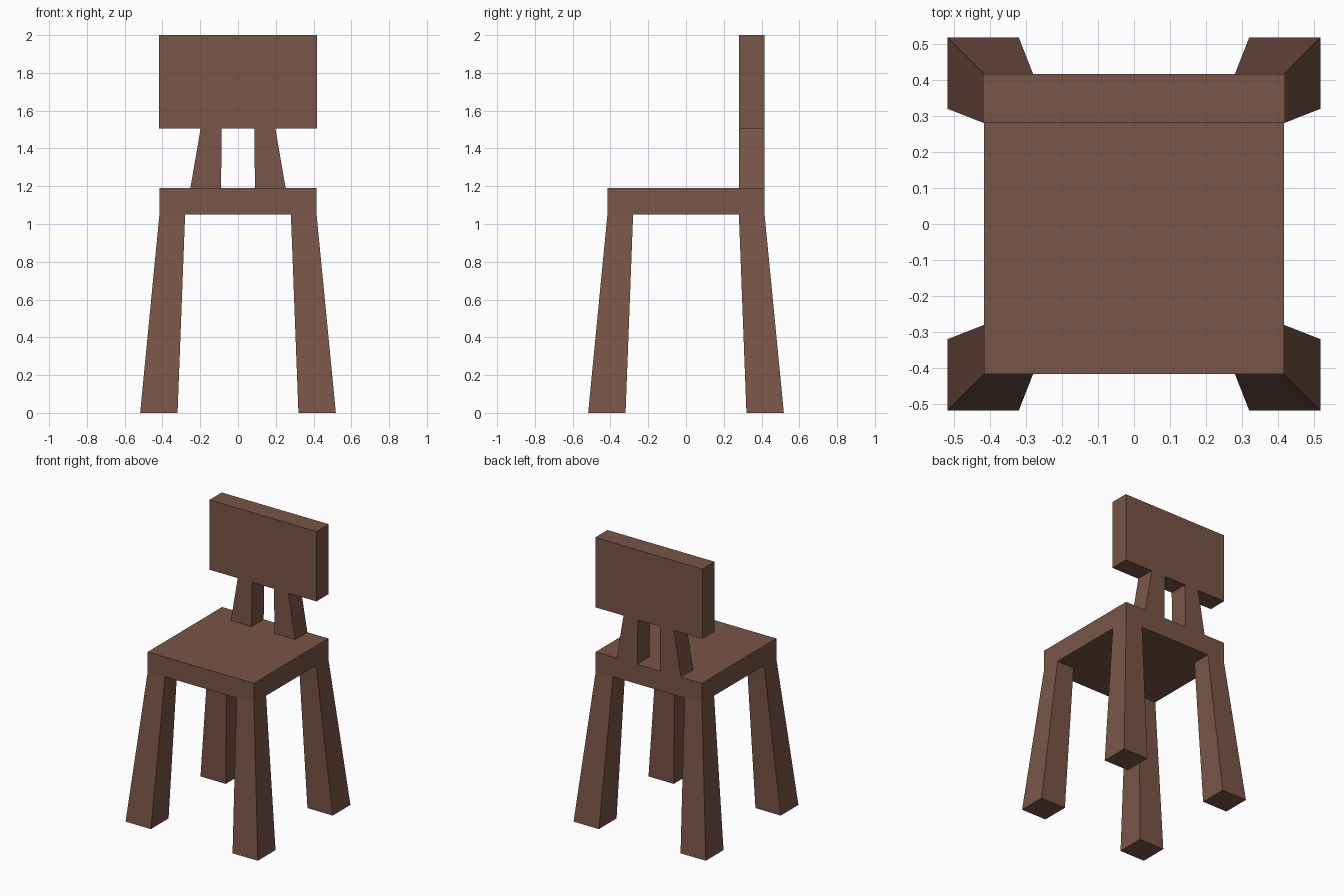
import bpy
import bmesh

if "Cube" in bpy.data.objects:
    bpy.data.objects.remove(bpy.data.objects["Cube"])

wood = bpy.data.materials.new("brown_wood")
wood.diffuse_color = (0.191, 0.091, 0.065, 1)
wood.use_nodes = True
wood.node_tree.nodes["Principled BSDF"].inputs["Base Color"].default_value = wood.diffuse_color


def block(name, bottom, top, mirror=(False, False)):
    """Tapered box between two rectangles (x0, x1, y0, y1, z), optionally mirrored."""
    bm = bmesh.new()
    rings = [[bm.verts.new(p) for p in ((x0, y0, z), (x1, y0, z), (x1, y1, z), (x0, y1, z))]
             for x0, x1, y0, y1, z in (bottom, top)]
    low, high = rings
    bm.faces.new(low[::-1])
    bm.faces.new(high)
    for i in range(4):
        j = (i + 1) % 4
        bm.faces.new((low[i], low[j], high[j], high[i]))
    mesh = bpy.data.meshes.new(name)
    bm.to_mesh(mesh)
    bm.free()
    mesh.materials.append(wood)
    obj = bpy.data.objects.new(name, mesh)
    bpy.context.collection.objects.link(obj)
    if any(mirror):
        mod = obj.modifiers.new("mirror", 'MIRROR')
        mod.use_axis = (mirror[0], mirror[1], False)
        mod.use_mirror_merge = False
    return obj


W = 0.416            # half width of the seat
INNER = 0.28         # inner edge of leg tops and front of the backrest
SEAT_LOW, SEAT_TOP, BACK_LOW = 1.05, 1.19, 1.505

# Seat slab
block("seat", (-W, W, -W, W, SEAT_LOW), (-W, W, -W, W, SEAT_TOP))

# Four splayed legs, widening towards the floor
block("legs", (0.32, 0.518, 0.32, 0.518, 0), (INNER, W, INNER, W, SEAT_LOW), (True, True))

# Two tapered posts carrying the backrest
block("back_posts", (0.09, 0.252, INNER, W, SEAT_TOP), (0.086, 0.198, INNER, W, BACK_LOW), (True, False))

# Backrest panel
block("backrest", (-0.419, 0.419, INNER, W, BACK_LOW), (-0.419, 0.419, INNER, W, 2.0))
